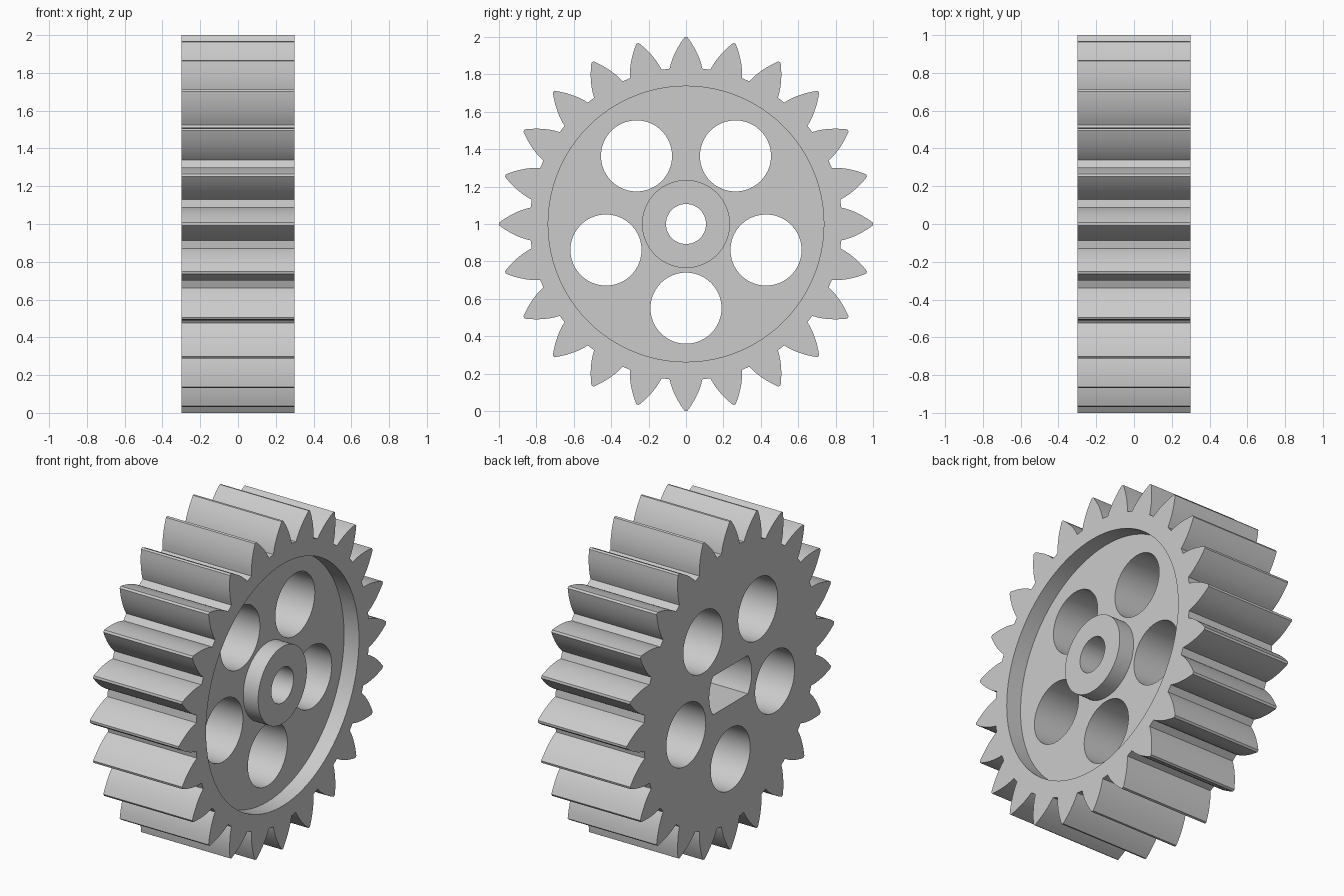
import bpy, bmesh, math

if "Cube" in bpy.data.objects:
    bpy.data.objects.remove(bpy.data.objects["Cube"], do_unlink=True)

TEETH = 24
HALF = 0.3            # half the gear width
FLOOR = 0.2           # recess floor on the +x side
STEP = 0.05           # where the shaft socket meets the round bore

grey = bpy.data.materials.new("light grey")
grey.use_nodes = True
grey.diffuse_color = (0.6, 0.6, 0.6, 1)
grey.node_tree.nodes["Principled BSDF"].inputs["Base Color"].default_value = (0.6, 0.6, 0.6, 1)


def polar(r, a):
    return r * math.cos(a), r * math.sin(a)


def circle(r, cy=0.0, cz=0.0, n=72):
    pts = [polar(r, 2 * math.pi * i / n) for i in range(n)]
    return [(cy + y, cz + z) for y, z in pts]


def prism(name, profile, x0, x1):
    """Extrude a closed (y, z) profile along x, with the axle at z = 1."""
    bm = bmesh.new()
    face = bm.faces.new([bm.verts.new((x0, y, z + 1)) for y, z in profile])
    ext = bmesh.ops.extrude_face_region(bm, geom=[face])
    verts = [v for v in ext["geom"] if isinstance(v, bmesh.types.BMVert)]
    bmesh.ops.translate(bm, verts=verts, vec=(x1 - x0, 0, 0))
    bmesh.ops.recalc_face_normals(bm, faces=bm.faces)
    mesh = bpy.data.meshes.new(name)
    bm.to_mesh(mesh)
    bm.free()
    mesh.materials.append(grey)
    obj = bpy.data.objects.new(name, mesh)
    bpy.context.collection.objects.link(obj)
    return obj


def gear_profile(root=0.835, base=0.8, tip_half=math.radians(0.4), steps=7):
    """Involute teeth, one pointing straight up."""
    def inv(r):
        t = math.sqrt((r / base) ** 2 - 1)
        return t - math.atan(t)
    radii = [root + (1 - root) * i / steps for i in range(steps + 1)]
    flank = [(r, tip_half + inv(1) - inv(r)) for r in radii]
    pts = []
    for k in range(TEETH):
        mid = math.pi / 2 + 2 * math.pi * k / TEETH
        pts += [polar(r, mid - a) for r, a in flank]
        pts += [polar(r, mid + a) for r, a in reversed(flank)]
    return pts


def double_d(r=0.205, flat=0.117, n=12):
    """Round shaft outline with flats above and below."""
    lim = math.asin(flat / r)
    arc = [-lim + 2 * lim * i / n for i in range(n + 1)]
    return [polar(r, a) for a in arc] + [polar(r, a + math.pi) for a in arc]


def combine(target, tool, operation):
    tool.hide_render = True
    mod = target.modifiers.new(tool.name, "BOOLEAN")
    mod.operation = operation
    mod.solver = "EXACT"
    mod.object = tool
    bpy.context.view_layer.objects.active = target
    bpy.ops.object.modifier_apply(modifier=mod.name)
    bpy.data.objects.remove(tool, do_unlink=True)


# Toothed body, recessed face and flush hub
gear = prism("gear_wheel", gear_profile(), -HALF, HALF)
combine(gear, prism("recess_cutter", circle(0.737, n=96), FLOOR, 0.5), "DIFFERENCE")
combine(gear, prism("hub", circle(0.235), FLOOR - 0.1, HALF), "UNION")

# Five round lightening holes, one straight down
for k in range(5):
    cy, cz = polar(0.45, math.radians(72 * k - 90))
    combine(gear, prism("hole_cutter", circle(0.19, cy, cz), -0.5, 0.5), "DIFFERENCE")

# Axle bore and flat-sided shaft socket
combine(gear, prism("bore_cutter", circle(0.107), -0.5, 0.5), "DIFFERENCE")
combine(gear, prism("socket_cutter", double_d(), -0.5, STEP), "DIFFERENCE")

bpy.ops.object.select_all(action="DESELECT")
gear.select_set(True)
bpy.context.view_layer.objects.active = gear
bpy.ops.object.shade_smooth_by_angle(angle=math.radians(20))
